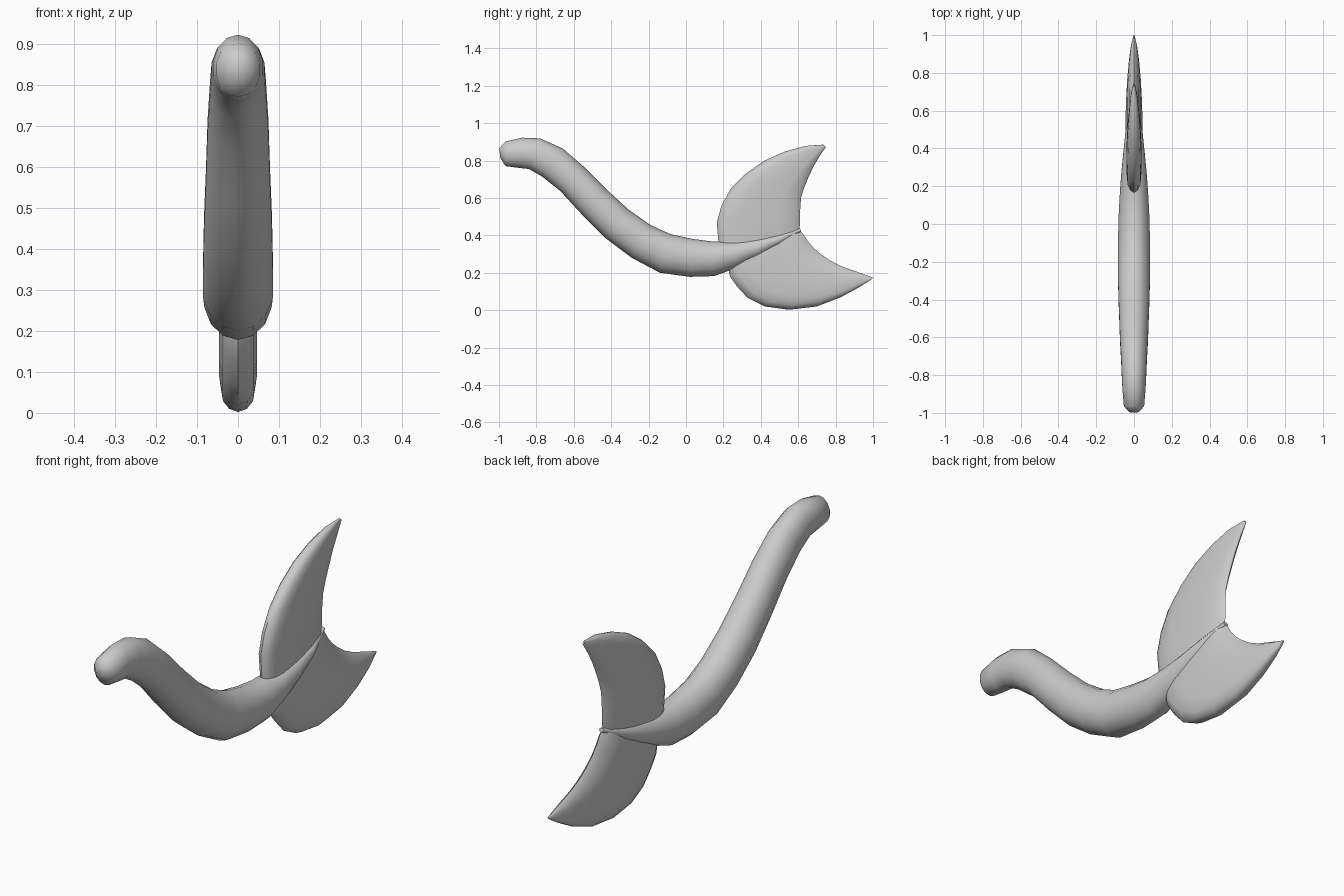
import bpy, bmesh, math
from mathutils import Vector

if "Cube" in bpy.data.objects:
    bpy.data.objects.remove(bpy.data.objects["Cube"])

grey = bpy.data.materials.new("plain grey")
grey.diffuse_color = (0.6, 0.6, 0.6, 1)
grey.use_nodes = True
grey.node_tree.nodes["Principled BSDF"].inputs["Base Color"].default_value = grey.diffuse_color


def loft(name, rings):
    """Skin a list of closed rings and cap both ends."""
    bm = bmesh.new()
    loops = [[bm.verts.new(p) for p in ring] for ring in rings]
    n = len(loops[0])
    for a, b in zip(loops, loops[1:]):
        for i in range(n):
            j = (i + 1) % n
            bm.faces.new((a[i], a[j], b[j], b[i]))
    bm.faces.new(loops[0])
    bm.faces.new(loops[-1])
    bmesh.ops.recalc_face_normals(bm, faces=bm.faces[:])
    mesh = bpy.data.meshes.new(name)
    bm.to_mesh(mesh)
    bm.free()
    mesh.materials.append(grey)
    ob = bpy.data.objects.new(name, mesh)
    bpy.context.collection.objects.link(ob)
    bpy.ops.object.select_all(action='DESELECT')
    ob.select_set(True)
    bpy.context.view_layer.objects.active = ob
    bpy.ops.object.shade_smooth_by_angle(angle=math.radians(50))
    return ob


def body_ring(ty, tz, by, bz, half, n=14):
    """Ellipse between a top and a bottom point on the side outline."""
    top, bot = Vector((0, ty, tz)), Vector((0, by, bz))
    mid, up = (top + bot) / 2, (top - bot) / 2
    return [mid + up * math.cos(a) + Vector((half * math.sin(a), 0, 0))
            for a in (2 * math.pi * i / n for i in range(n))]


# chord fraction, relative thickness: blunt leading edge, thinner trailing edge
FOIL = [(0.03, .5), (0.1, .85), (0.25, 1), (0.5, .97), (0.75, .8), (0.93, .5)]


def fin_ring(ly, lz, ty, tz, half):
    """Foil section between a leading and a trailing edge point."""
    lead, trail = Vector((0, ly, lz)), Vector((0, ty, tz))
    side = [(0, 0)] + FOIL + [(1, 0)] + [(t, -w) for t, w in reversed(FOIL)]
    return [lead.lerp(trail, t) + Vector((half * w, 0, 0)) for t, w in side]


# S-curved stem: top y, top z, bottom y, bottom z, half width
body = [
    (-.998, .865, -.993, .815, .025),
    (-.965, .902, -.965, .77, .055),
    (-.875, .922, -.89, .76, .062),
    (-.78, .918, -.84, .755, .066),
    (-.66, .865, -.77, .715, .07),
    (-.55, .77, -.67, .635, .076),
    (-.43, .65, -.56, .515, .08),
    (-.31, .54, -.43, .385, .085),
    (-.19, .455, -.29, .28, .087),
    (-.08, .405, -.14, .20, .087),
    (.04, .38, .02, .178, .084),
    (.14, .367, .15, .182, .078),
    (.24, .367, .27, .225, .07),
    (.36, .38, .39, .28, .058),
    (.48, .403, .50, .345, .046),
    (.61, .437, .615, .42, .012),
]
loft("curved_body", [body_ring(*s) for s in body])

# tail flukes: leading y, z, trailing y, z, half thickness
upper = [
    (.175, .34, .60, .41, .036), (.165, .47, .61, .46, .04),
    (.19, .56, .61, .53, .04), (.24, .65, .615, .60, .04),
    (.32, .73, .63, .65, .038), (.42, .80, .65, .70, .034),
    (.53, .848, .68, .765, .027), (.64, .878, .715, .825, .018),
    (.735, .885, .748, .872, .004),
]
lower = [
    (.22, .25, .60, .43, .04), (.235, .18, .625, .41, .045),
    (.27, .13, .65, .37, .046), (.33, .065, .68, .335, .046),
    (.42, .02, .72, .30, .046), (.55, .002, .77, .265, .043),
    (.70, .02, .83, .235, .037), (.83, .07, .90, .21, .028),
    (.93, .125, .955, .19, .017), (.99, .163, 1.0, .175, .004),
]
for name, sections in (("upper_fluke", upper), ("lower_fluke", lower)):
    loft(name, [fin_ring(*s) for s in sections])
